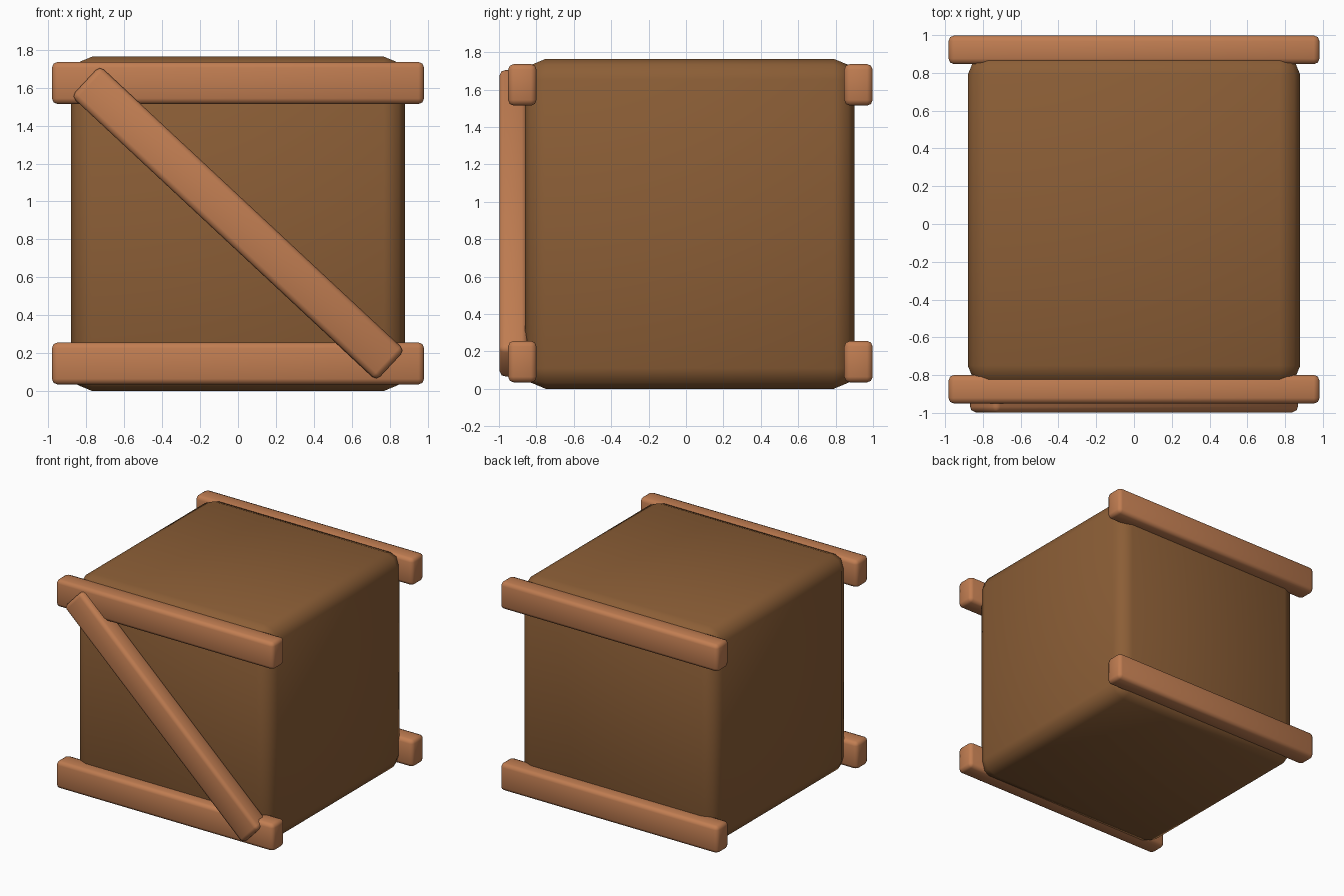
import bpy, math

if "Cube" in bpy.data.objects:
    bpy.data.objects.remove(bpy.data.objects["Cube"])


def material(name, rgb):
    m = bpy.data.materials.new(name)
    m.diffuse_color = (*rgb, 1.0)
    m.use_nodes = True
    m.node_tree.nodes["Principled BSDF"].inputs["Base Color"].default_value = m.diffuse_color
    return m


dark_wood = material("dark wood", (0.26, 0.112, 0.037))
light_wood = material("light wood", (0.53, 0.205, 0.083))


def rounded_box(name, size, loc, bevel, mat, tilt=0.0):
    """Box with softly rounded edges, tilted about the y axis."""
    bpy.ops.mesh.primitive_cube_add(size=1, location=loc)
    ob = bpy.context.object
    ob.name = name
    ob.scale = size
    bpy.ops.object.transform_apply(location=False, rotation=False, scale=True)
    ob.rotation_euler = (0, tilt, 0)
    mod = ob.modifiers.new("rounding", 'BEVEL')
    mod.width = bevel
    mod.segments = 2
    mod.limit_method = 'NONE'
    bpy.ops.object.modifier_apply(modifier=mod.name)
    bpy.ops.object.shade_smooth()
    ob.data.materials.append(mat)
    return ob


# Crate body
rounded_box("crate_body", (1.76, 1.76, 1.764), (0, 0.02, 0.882), 0.11, dark_wood)

# Horizontal planks, front and back, top and bottom
for side, y in (("front", -0.875), ("back", 0.922)):
    for level, z in (("lower", 0.145), ("upper", 1.625)):
        rounded_box(f"{side}_{level}_plank", (1.964, 0.152, 0.222),
                    (0, y, z), 0.03, light_wood)

# Diagonal brace across the front
rounded_box("diagonal_brace", (2.2, 0.15, 0.22), (0, -0.923, 0.885), 0.03,
            light_wood, tilt=math.radians(43))
